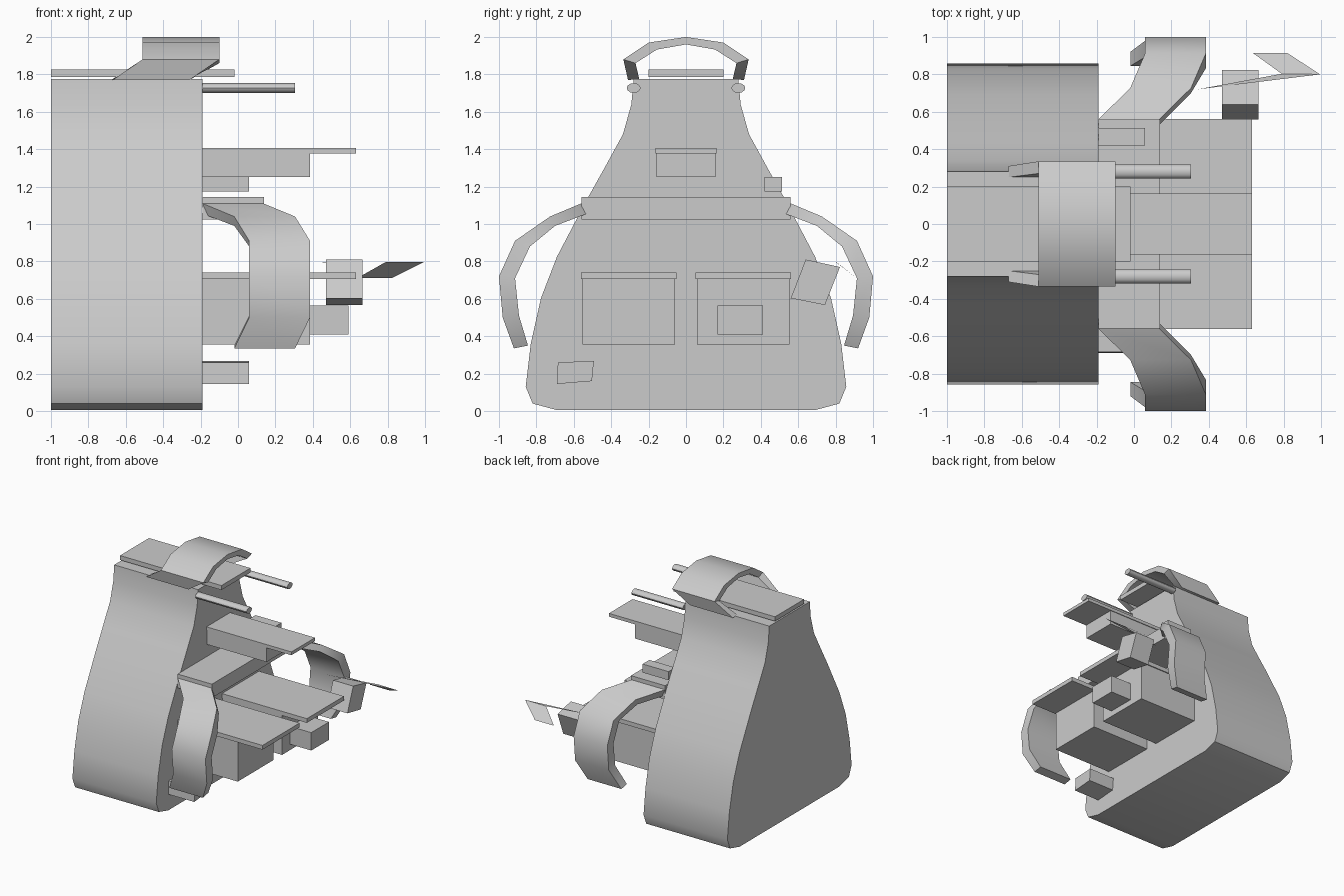
import bpy, bmesh, math

if "Cube" in bpy.data.objects:
    bpy.data.objects.remove(bpy.data.objects["Cube"])


def make(name, verts, faces, smooth=None):
    me = bpy.data.meshes.new(name)
    me.from_pydata(verts, [], faces)
    bm = bmesh.new()
    bm.from_mesh(me)
    bmesh.ops.recalc_face_normals(bm, faces=bm.faces)
    bm.to_mesh(me)
    bm.free()
    ob = bpy.data.objects.new(name, me)
    bpy.context.collection.objects.link(ob)
    if smooth:
        bpy.ops.object.select_all(action='DESELECT')
        ob.select_set(True)
        bpy.context.view_layer.objects.active = ob
        bpy.ops.object.shade_smooth_by_angle(angle=math.radians(smooth))
    return ob


def prism(name, outline, x0, x1, smooth=None):
    """Extrude a (y, z) outline along x."""
    n = len(outline)
    verts = [(x, y, z) for x in (x0, x1) for y, z in outline]
    faces = [tuple(range(n)), tuple(range(n, 2 * n))]
    faces += [(i, (i + 1) % n, n + (i + 1) % n, n + i) for i in range(n)]
    return make(name, verts, faces, smooth)


def box(name, x0, x1, y0, y1, z0, z1):
    return prism(name, [(y0, z0), (y1, z0), (y1, z1), (y0, z1)], x0, x1)


def band(name, stations, width, side=1):
    """Strap from stations (x, outer y, outer z, inner y, inner z)."""
    verts, faces = [], []
    for x, yo, zo, yi, zi in stations:
        verts += [(x, side * yo, zo), (x + width, side * yo, zo),
                  (x + width, side * yi, zi), (x, side * yi, zi)]
    for s in range(len(stations) - 1):
        a = 4 * s
        faces += [(a + k, a + (k + 1) % 4, a + 4 + (k + 1) % 4, a + 4 + k) for k in range(4)]
    last = 4 * (len(stations) - 1)
    faces += [(0, 1, 2, 3), (last, last + 1, last + 2, last + 3)]
    return make(name, verts, faces, 35)


F = -0.19  # x of the apron panel's face

# Apron panel
half = [(0.69, 0.005), (0.82, 0.04), (0.857, 0.13), (0.83, 0.36), (0.775, 0.605), (0.69, 0.825),
        (0.525, 1.14), (0.43, 1.31), (0.337, 1.48), (0.292, 1.64), (0.28, 1.775)]
prism("apron_panel", half + [(-y, z) for y, z in reversed(half)], -1, F, 40)

# Top hem and waistband
box("top_hem", -1, -0.02, -0.2, 0.2, 1.787, 1.826)
box("waistband", F, 0.14, -0.56, 0.56, 1.025, 1.145)

# Neck strap
neck = [(-0.67, 0.31, 1.77, 0.25, 1.775), (-0.51, 0.335, 1.88, 0.27, 1.86),
        (-0.51, 0.2, 1.97, 0.155, 1.933), (-0.51, 0, 2.0, 0, 1.96)]
neck += [(x, -a, b, -c, d) for x, a, b, c, d in reversed(neck[:-1])]
band("neck_strap", neck, 0.41)

# Chest pocket with flap, and small tag
box("chest_pocket", F, 0.385, -0.157, 0.157, 1.25, 1.38)
box("chest_pocket_flap", F, 0.63, -0.163, 0.163, 1.377, 1.406)
box("chest_tag", F, 0.06, 0.42, 0.513, 1.175, 1.25)

# Mirrored parts: lower pockets, rivets, waist ties
tie = [(-0.19, 0.56, 1.11, 0.53, 1.055), (-0.02, 0.727, 1.04, 0.70, 0.99),
       (0.06, 0.914, 0.91, 0.834, 0.88), (0.06, 1.0, 0.72, 0.914, 0.71),
       (0.06, 0.98, 0.5, 0.893, 0.51), (-0.02, 0.92, 0.335, 0.845, 0.35)]
for side, tag in ((1, "right"), (-1, "left")):
    box("lower_pocket_" + tag, F, 0.385, side * 0.058, side * 0.553, 0.357, 0.707)
    box("lower_pocket_flap_" + tag, F, 0.63, side * 0.05, side * 0.562, 0.705, 0.742)
    ring = [(side * 0.28 + 0.037 * math.cos(i * math.pi / 6), 1.727 + 0.026 * math.sin(i * math.pi / 6))
            for i in range(12)]
    prism("strap_rivet_" + tag, ring, F, 0.305, 40)
    band("waist_tie_" + tag, tie, 0.325, side)

# Small pocket on the right pocket, and lower patch
box("pocket_patch", 0.385, 0.59, 0.168, 0.413, 0.408, 0.564)
prism("hem_patch", [(-0.685, 0.26), (-0.493, 0.268), (-0.503, 0.16), (-0.69, 0.145)], F, 0.06)

# Hanging cloth and its thin folded corner
prism("hanging_cloth", [(0.64, 0.81), (0.823, 0.77), (0.743, 0.567), (0.56, 0.603)], 0.47, 0.665)
make("cloth_fold", [(0.636, 0.914, 0.71), (0.82, 0.914, 0.71), (0.995, 0.80, 0.797),
                    (0.79, 0.803, 0.797), (0.34, 0.72, 0.795)], [(0, 1, 2, 3), (3, 2, 4)])
